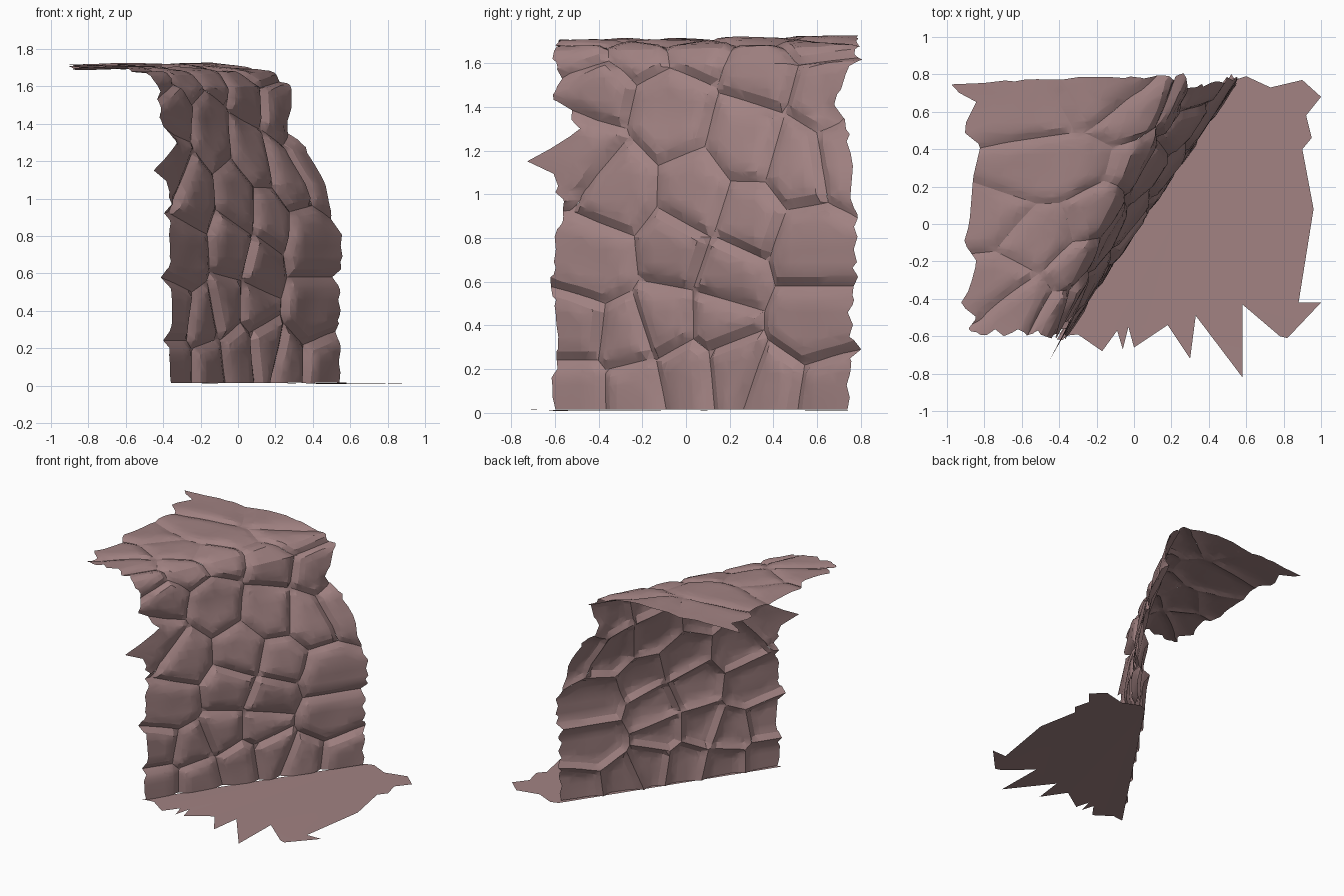
import bpy
import bmesh
import math
import random
from mathutils import Vector, noise

random.seed(4)
cube = bpy.data.objects.get("Cube")
if cube:
    bpy.data.objects.remove(cube, do_unlink=True)

# Sheet size: LENGTH runs along the wall, HEIGHT runs up the wall and over the top
LENGTH, HEIGHT = 1.65, 2.3
Y_START, Y_SPAN = -0.59, 1.36
BEVEL = 0.042

# Cliff section at both ends: v, front x, front z, back x, back z
SECTION = [
    (0, -.37, .015, .54, .015), (.4, -.37, .4, .53, .4), (.8, -.375, .8, .54, .8),
    (1.1, -.4, 1.1, .47, 1.08), (1.4, -.41, 1.4, .31, 1.37),
    (1.6, -.42, 1.57, .28, 1.6), (1.75, -.48, 1.67, .18, 1.68),
    (1.95, -.6, 1.7, -.13, 1.72), (HEIGHT, -.88, 1.7, -.88, 1.71)]

# Torn borders: position along the border, shift
FRONT_TEAR = [(0, 0), (.5, 0), (.6, -.04), (.7, 0), (1.08, .02), (1.15, -.12),
              (1.3, .11), (1.44, 0), (1.8, 0), (HEIGHT, .02)]
BACK_TEAR = [(0, -.01), (.6, 0), (.75, .03), (.9, 0), (1.3, -.02), (1.45, -.08),
             (1.63, .01), (HEIGHT, -.01)]
TOP_TEAR = [(-.58, -.02), (-.5, .04), (-.43, -.05), (-.35, 0), (-.2, .04),
            (-.1, -.03), (0, 0), (.25, .02), (.42, .06), (.5, -.04), (.66, .04),
            (.73, -.12), (.8, -.02)]

# Stone centres: y, v
STONES = [
    (-.5, .1), (-.26, .1), (-.5, .37), (-.3, .33), (-.42, .69), (-.06, .74), (-.1, .42),
    (0, .17), (.2, .2), (.14, .42), (.18, .62), (.55, .4), (.62, .06), (.4, .1),
    (.55, .76), (.27, .9), (.04, 1), (-.33, 1.03), (-.47, 1.2), (-.08, 1.39),
    (.27, 1.25), (.5, 1.15), (.72, 1.2), (.64, 1.5), (.34, 1.62), (-.42, 1.5),
    (-.5, 1.74), (-.22, 1.74), (.04, 1.76), (.6, 1.78), (.3, 2.04), (.62, 2.17),
    (-.08, 2.02), (-.46, 1.99), (-.3, 2.2), (.0, 2.25), (.68, 1.96)]

# Ground outline: x, y
GROUND = [
    (-.39, -.6), (-.3, -.59), (-.17, -.68), (-.09, -.57), (-.06, -.67), (-.03, -.55),
    (0, -.66), (.18, -.54), (.3, -.72), (.33, -.49), (.58, -.82), (.58, -.43),
    (.78, -.6), (.82, -.61), (1, -.42), (.88, -.42), (.96, .08), (.9, .4),
    (.95, .46), (.92, .58), (1, .68), (.9, .77), (.73, .73), (.6, .79), (.54, .77)]


def clamp(x):
    return max(0.0, min(1.0, x))


def lookup(table, key):
    """Interpolate the rows of a table at the given key."""
    for a, b in zip(table, table[1:]):
        if key <= b[0]:
            break
    f = clamp((key - a[0]) / (b[0] - a[0]))
    return [p + (q - p) * f for p, q in zip(a[1:], b[1:])]


def surface(u, v):
    """Point of the smooth cliff sheet."""
    s = u / LENGTH
    x0, z0, x1, z1 = lookup(SECTION, v)
    return Vector((x0 + (x1 - x0) * s, Y_START + Y_SPAN * s, z0 + (z1 - z0) * s))


def normal(u, v):
    """Outward direction, averaged over a short span to soften the bends."""
    du = surface(u + 0.03, v) - surface(u - 0.03, v)
    dv = surface(u, min(v + 0.06, HEIGHT)) - surface(u, max(v - 0.06, 0))
    return du.cross(dv).normalized()


def tear(point, u, v):
    """Pull the outer borders into a ragged outline."""
    rough = 0.04 * noise.noise(Vector((v * 19, u * 2, 3.3)))
    near = clamp(1 - u / 0.2)
    far = clamp(1 - (LENGTH - u) / 0.2)
    shift = near * (lookup(FRONT_TEAR, v)[0] + rough)
    shift += far * (lookup(BACK_TEAR, v)[0] + rough)
    wall = clamp((1.7 - v) / 0.3)
    point += Vector((0.55 * wall * shift, shift, 0))
    edge = clamp(1 - (HEIGHT - v) / 0.12)
    point.x += edge * lookup(TOP_TEAR, point.y)[0]
    return point


def cut(bm, co, no, clear):
    geom = bm.verts[:] + bm.edges[:] + bm.faces[:]
    bmesh.ops.bisect_plane(bm, geom=geom, dist=1e-5, plane_co=co, plane_no=no,
                           clear_outer=clear)


def build_stone(centre, others):
    """One faceted stone: clip the sheet to its cell, cut bevels, then raise it."""
    bm = bmesh.new()
    bmesh.ops.create_grid(bm, x_segments=24, y_segments=40, size=0.5)
    for vert in bm.verts:
        vert.co = Vector(((vert.co.x + 0.5) * LENGTH, (vert.co.y + 0.5) * HEIGHT, 0))
    planes = []
    for other in sorted(others, key=lambda p: (p - centre).length):
        planes.append(((centre + other) / 2, (other - centre).normalized()))
    for co, no in planes:
        cut(bm, co, no, True)
    for co, no in planes[:11]:
        for inset in (BEVEL, BEVEL * 2):
            cut(bm, co - no * inset, no, False)
    height = random.uniform(0.03, 0.042)
    tilt = Vector((random.uniform(-.05, .05), random.uniform(-.05, .05), 0))
    for vert in bm.verts:
        u, v = vert.co.x, vert.co.y
        depth = min((co - vert.co).dot(no) for co, no in planes) / BEVEL
        rise = 0.75 * clamp(depth) + 0.25 * clamp(depth - 1)
        lift = rise * (height + tilt.dot(vert.co - centre)) - 0.024
        lift *= 1 - 0.5 * clamp((v - 1.5) / 0.4)
        base = surface(u, v)
        lift += 0.008 * noise.noise(base * 5)
        vert.co = tear(base + normal(u, v) * lift, u, v)
    return bm


def add_object(name, bm, material):
    mesh = bpy.data.meshes.new(name)
    bm.to_mesh(mesh)
    bm.free()
    mesh.materials.append(material)
    obj = bpy.data.objects.new(name, mesh)
    bpy.context.collection.objects.link(obj)
    bpy.ops.object.select_all(action='DESELECT')
    obj.select_set(True)
    bpy.context.view_layer.objects.active = obj
    bpy.ops.object.shade_smooth_by_angle(angle=math.radians(22))
    return obj


# Single rock colour
rock = bpy.data.materials.new("dusty mauve rock")
rock.use_nodes = True
colour = (0.36, 0.225, 0.225, 1)
rock.diffuse_color = colour
rock.node_tree.nodes["Principled BSDF"].inputs["Base Color"].default_value = colour

# Cliff wall with its overhanging top, joined from all the stones
centres = [Vector(((y - Y_START) / Y_SPAN * LENGTH, v, 0)) for y, v in STONES]
cliff = bmesh.new()
for c in centres:
    stone = build_stone(c, [o for o in centres if o is not c])
    part = bpy.data.meshes.new("stone")
    stone.to_mesh(part)
    stone.free()
    cliff.from_mesh(part)
    bpy.data.meshes.remove(part)
bmesh.ops.remove_doubles(cliff, verts=cliff.verts, dist=0.001)
add_object("cliff_wall", cliff, rock)

# Ragged ground sheet at the foot of the wall, gently dipping
ground = bmesh.new()
ring = [ground.verts.new((x, y, 0.012)) for x, y in GROUND]
ground.faces.new(ring)
ground.normal_update()
bmesh.ops.triangulate(ground, faces=ground.faces[:])
for vert in ground.verts:
    vert.co.z += 0.008 * noise.noise(vert.co * 2)
add_object("ground_sheet", ground, rock)
